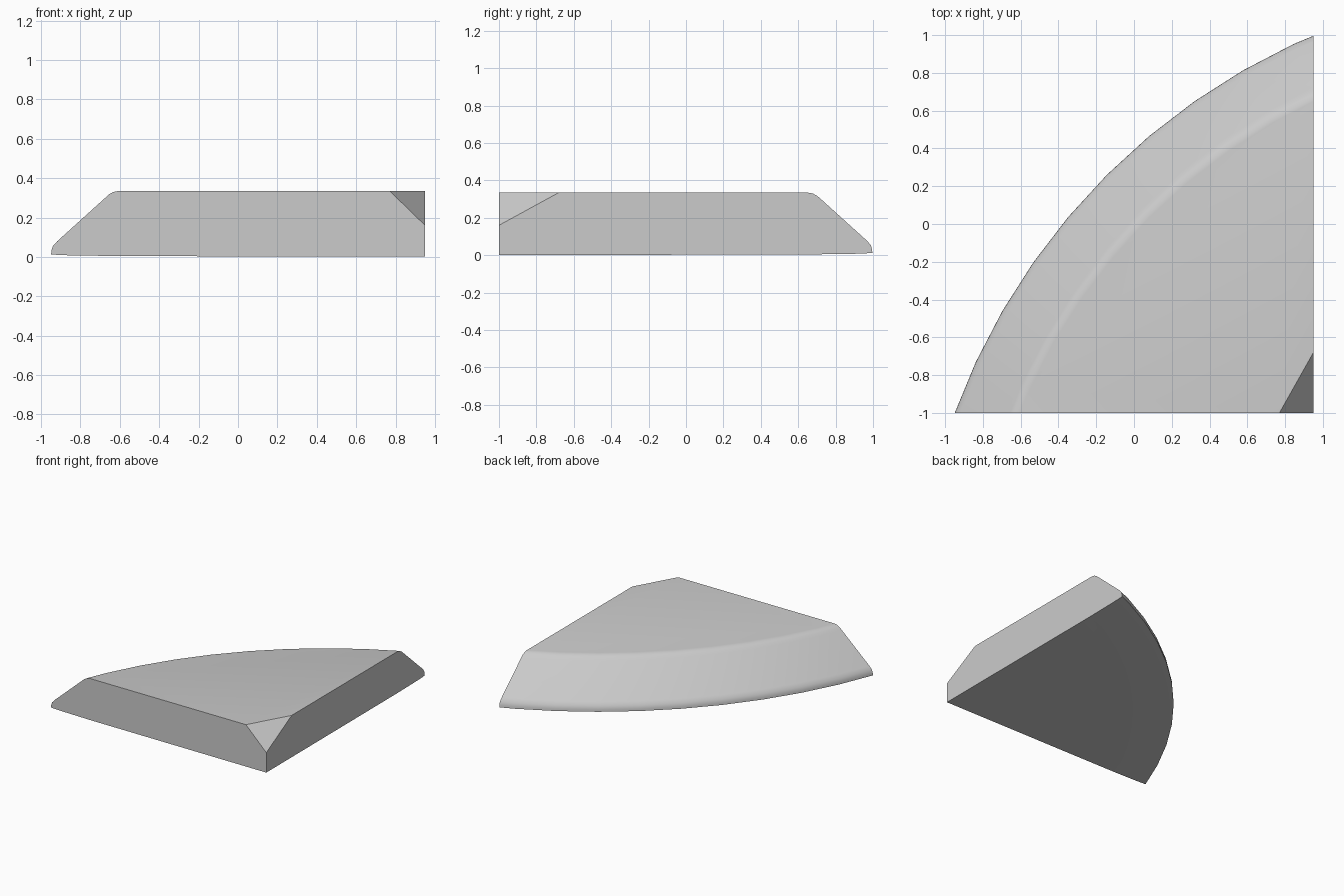
import bpy, bmesh, math
from mathutils import Vector

if "Cube" in bpy.data.objects:
    bpy.data.objects.remove(bpy.data.objects["Cube"])

# Rim profile (radius, height), swept around a centre outside the piece
CENTRE = (2.316, -2.20)
TOP = 0.335
PROFILE = [(1.5, 0.0), (3.15, 0.004), (3.40, 0.008), (3.479, 0.012),
           (3.478, 0.03), (3.471, 0.055), (3.45, 0.08),
           (3.225, 0.30), (3.208, 0.317), (3.187, 0.33), (3.16, TOP), (1.5, TOP)]

bm = bmesh.new()

# Curved slab: one profile ring every five degrees
rings = []
for deg in range(105, 171, 5):
    a = math.radians(deg)
    rings.append([bm.verts.new((CENTRE[0] + r * math.cos(a),
                                CENTRE[1] + r * math.sin(a), z)) for r, z in PROFILE])
n = len(PROFILE)
for r0, r1 in zip(rings, rings[1:]):
    for i in range(n):
        j = (i + 1) % n
        bm.faces.new((r0[i], r0[j], r1[j], r1[i]))
bm.faces.new(rings[0])
bm.faces.new(rings[-1])
bmesh.ops.recalc_face_normals(bm, faces=bm.faces[:])


def slice_off(point, normal):
    """Remove everything on the normal side and close the cut."""
    res = bmesh.ops.bisect_plane(bm, geom=bm.verts[:] + bm.edges[:] + bm.faces[:],
                                 plane_co=Vector(point), plane_no=Vector(normal).normalized(),
                                 dist=1e-6, clear_outer=True)
    edges = [e for e in res["geom_cut"] if isinstance(e, bmesh.types.BMEdge)]
    bmesh.ops.edgeloop_fill(bm, edges=edges)


# Straight front and right sides, then the clipped corner
slice_off((0, -1, 0), (0, -1, 0))
slice_off((0.95, 0, 0), (1, 0, 0))
slice_off((0.77, -1, TOP), (1 / 0.18, -1 / 0.32, 1 / 0.175))

# Merge the flat areas into single faces
bmesh.ops.dissolve_limit(bm, angle_limit=math.radians(0.05),
                         verts=bm.verts[:], edges=bm.edges[:])
bmesh.ops.recalc_face_normals(bm, faces=bm.faces[:])

mesh = bpy.data.meshes.new("curved_slab")
bm.to_mesh(mesh)
bm.free()
slab = bpy.data.objects.new("curved_slab", mesh)
bpy.context.collection.objects.link(slab)

# Plain grey
grey = bpy.data.materials.new("light_grey")
grey.diffuse_color = (0.6, 0.6, 0.6, 1)
grey.use_nodes = True
grey.node_tree.nodes["Principled BSDF"].inputs["Base Color"].default_value = grey.diffuse_color
mesh.materials.append(grey)

# Smooth rim, crisp cut edges
bpy.context.view_layer.objects.active = slab
slab.select_set(True)
bpy.ops.object.shade_smooth_by_angle(angle=math.radians(30))
